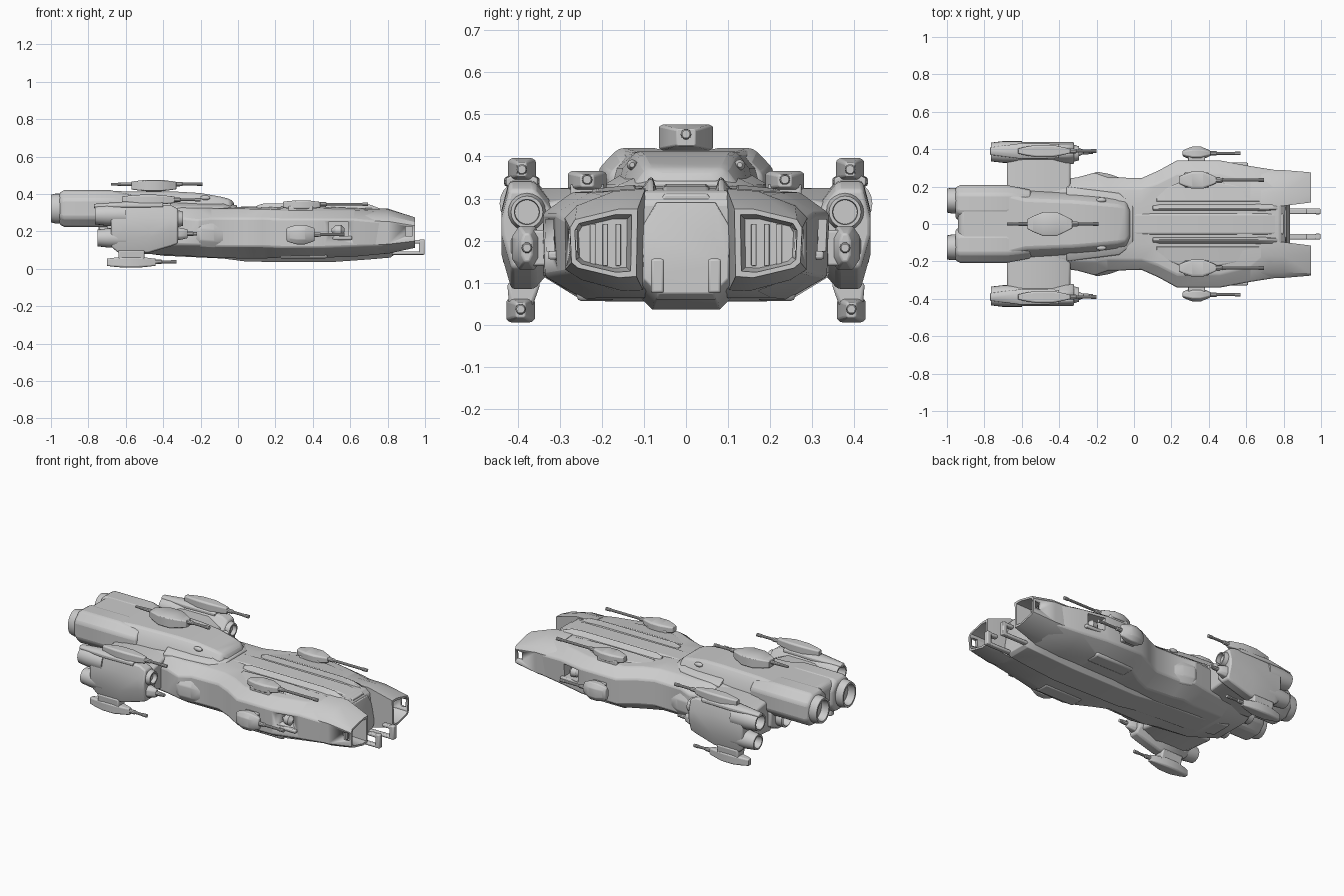
import bpy, bmesh
from math import cos, sin, pi, radians


def finish(name, bm, bevel=0.0, angle=32):
    bmesh.ops.remove_doubles(bm, verts=bm.verts, dist=1e-5)
    bmesh.ops.recalc_face_normals(bm, faces=bm.faces)
    me = bpy.data.meshes.new(name)
    bm.to_mesh(me)
    bm.free()
    for p in me.polygons:
        p.use_smooth = True
    me.set_sharp_from_angle(angle=radians(angle))
    ob = bpy.data.objects.new(name, me)
    bpy.context.collection.objects.link(ob)
    if bevel:
        m = ob.modifiers.new("bevel", "BEVEL")
        m.width, m.segments, m.limit_method = bevel, 2, "ANGLE"
    return ob


def loft(name, sections, bevel=0.0, side=1):
    """Skin a list of (x, [(y, z), ...]) sections and cap both ends."""
    bm = bmesh.new()
    rings = [[bm.verts.new((x, y * side, z)) for y, z in pts] for x, pts in sections]
    n = len(rings[0])
    for a, b in zip(rings, rings[1:]):
        for i in range(n):
            bm.faces.new((a[i], a[(i + 1) % n], b[(i + 1) % n], b[i]))
    bm.faces.new(rings[0])
    bm.faces.new(rings[-1])
    return finish(name, bm, bevel)


def sym(half):
    return half + [(-y, z) for y, z in reversed(half)]


def octa(y, z, a, b, c=0.45):
    return [(y + u * a, z + v * b) for u, v in
            ((1, c), (c, 1), (-c, 1), (-1, c), (-1, -c), (-c, -1), (c, -1), (1, -c))]


def shrink(pts, f):
    cy = sum(p[0] for p in pts) / len(pts)
    cz = sum(p[1] for p in pts) / len(pts)
    return [(cy + (y - cy) * f, cz + (z - cz) * f) for y, z in pts]


def lathe(name, prof, y, z, squash=1.0, n=20, side=1):
    """Turned part along x from (x, radius) pairs."""
    ring = [(cos(2 * pi * i / n), sin(2 * pi * i / n)) for i in range(n)]
    return loft(name, [(x, [(y + r * squash * u, z + r * v) for u, v in ring]) for x, r in prof], side=side)


def box(name, x0, x1, y0, y1, z0, z1, side=1, bevel=0.006):
    pts = [(y0, z0), (y1, z0), (y1, z1), (y0, z1)]
    return loft(name, [(x0, pts), (x1, pts)], bevel, side)


def cut(target, cutter):
    cutter.hide_render = True
    cutter.hide_viewport = True
    m = target.modifiers.new("opening", "BOOLEAN")
    m.operation, m.object, m.solver = "DIFFERENCE", cutter, "EXACT"


def turret(name, x0, x1, y, z, a, b, muzzle, side=1, gun_z=0.0, c=.75):
    L = x1 - x0
    shape = ((0, .4), (.12, .65), (.35, 1), (.65, 1), (.88, .6), (1, .35))
    loft(name, [(x0 + t * L, octa(y, z, a * f, b * (.45 + .55 * f), c)) for t, f in shape], 0.004, side)
    g = z + gun_z
    lathe(name + "_barrel", [(x1 - .05, .014), (x1 + .03, .012), (x1 + .035, .008),
                             (muzzle - .03, .008), (muzzle - .029, .010), (muzzle, .010)], y, g, n=10, side=side)


# Main hull: waist in the middle, broad shoulders forward
hull = loft("main_hull", [(x, sym(h)) for x, h in (
    (-.70, [(.10, .30), (.16, .29), (.19, .25), (.19, .17), (.11, .13)]),
    (-.50, [(.12, .33), (.18, .32), (.22, .27), (.22, .13), (.14, .08)]),
    (-.30, [(.14, .34), (.20, .325), (.25, .27), (.25, .13), (.15, .07)]),
    (-.21, [(.13, .335), (.20, .32), (.275, .26), (.27, .13), (.17, .065)]),
    (-.14, [(.12, .335), (.19, .32), (.25, .27), (.25, .12), (.16, .06)]),
    (.04, [(.11, .33), (.19, .32), (.245, .27), (.245, .12), (.15, .055)]),
    (.13, [(.10, .325), (.22, .32), (.285, .27), (.285, .12), (.19, .055)]),
    (.23, [(.10, .325), (.27, .315), (.34, .265), (.34, .115), (.25, .06)]),
    (.46, [(.10, .325), (.27, .315), (.34, .265), (.335, .115), (.24, .06)]),
    (.62, [(.10, .325), (.23, .315), (.31, .265), (.305, .12), (.20, .065)]),
    (.78, [(.10, .318), (.19, .305), (.285, .25), (.28, .125), (.17, .08)]),
    (.81, [(.10, .29), (.17, .275), (.27, .24), (.265, .13), (.15, .09)]))], 0.008)

# Keel under the hull with a blunt bow
loft("keel", [(x, sym([(w, t), (w + .035, t - .06), (w + .035, b + .035), (w, b)])) for x, w, t, b in (
    (-.62, .06, .20, .10), (-.40, .07, .20, .07), (-.08, .07, .2, .055), (.05, .075, .2, .038),
    (.50, .08, .2, .036), (.70, .075, .30, .05), (.815, .07, .29, .06), (.835, .065, .2, .075))], 0.006)

# Raised spine deck between the rails
loft("spine_deck", [(x, sym([(.05, z), (.07, z - .025)])) for x, z in
                    ((-.05, .33), (.1, .334), (.7, .33), (.80, .31))], 0.004)

# Upper structure with rounded bridge front
loft("upper_structure", [(x, sym([(a, t), (b, t - .04), (b + .02, .30)])) for x, a, b, t in (
    (-.94, .15, .17, .395), (-.92, .16, .185, .418), (-.68, .155, .18, .418), (-.58, .13, .165, .412),
    (-.32, .12, .15, .412), (-.20, .11, .14, .405), (-.09, .10, .13, .385), (-.04, .09, .12, .372),
    (-.02, .06, .09, .352))], 0.012)
loft("bridge_collar", [(-.36, sym([(.15, .36), (.20, .33), (.2, .3)])),
                       (-.08, sym([(.12, .35), (.165, .33), (.165, .3)])),
                       (-.005, sym([(.07, .34), (.11, .325), (.11, .3)]))], 0.006)

# Centre top gun
turret("top_turret", -.57, -.33, 0, .445, .064, .031, -.19, gun_z=.008, c=.85)
lathe("top_turret_tail", [(-.68, .007), (-.55, .012)], 0, .452, n=10)

for s, tag in ((1, "left"), (-1, "right")):
    # Bow prong, hollow at the tip
    tip = [(.115, .275), (.16, .275), (.264, .25), (.276, .23), (.272, .148), (.257, .135), (.16, .112), (.118, .115)]
    root = [(.095, .325), (.17, .32), (.26, .285), (.29, .255), (.288, .13), (.25, .105), (.15, .078), (.10, .08)]
    prong = loft("bow_prong_" + tag, [(.68, root), (.80, shrink(root, .98)), (.945, tip), (.945, shrink(tip, .84)),
                                      (.85, shrink(tip, .72))], 0, s)
    cut(prong, box("prong_slot_cutter_" + tag, .895, .932, .22, .32, .175, .225, s, 0))
    for k in range(3):
        box(f"bay_rib_{k}_{tag}", .84, .865, .155 + k * .03, .168 + k * .03, .14, .24, s, .002)

    # Side opening with dish inside
    cut(hull, box("window_cutter_" + tag, .485, .59, .25, .42, .175, .25, s, 0))
    lathe("window_dish_" + tag, [(.50, .008), (.52, .026), (.55, .03), (.57, .01)], .285, .205, side=s)
    box("window_sill_" + tag, .46, .61, .29, .328, .155, .175, s)

    # Landing fork at the bow
    box("fork_arm_" + tag, .74, .995, .053, .083, .075, .093, s)
    box("fork_upright_" + tag, .968, .998, .052, .083, .075, .157, s)
    box("fork_hook_" + tag, .92, .99, .053, .083, .135, .155, s)

    # Long dorsal rail
    loft("dorsal_rail_" + tag, [(x, [(.066, .31), (.079, z), (.087, z), (.115, .31)]) for x, z in
                                ((.10, .338), (.14, .35), (.62, .35), (.70, .345), (.77, .318))], .003, s)
    # Shoulder deck and belly plates
    loft("shoulder_plate_" + tag, [(x, [(.12, .30), (.12, z), (w, z - .01), (w + .03, .28)]) for x, w, z in
                                   ((.12, .17, .328), (.25, .22, .333), (.45, .22, .333), (.76, .17, .318))], .004, s)
    box("belly_plate_" + tag, .22, .48, .17, .26, .056, .10, s, .012)

    # Waist bulge and bridge sensor
    loft("waist_bulge_" + tag, [(-.25, octa(.235, .185, .02, .04)), (-.20, octa(.235, .185, .045, .07)),
                                (-.13, octa(.225, .18, .042, .07)), (-.07, octa(.225, .175, .02, .045))], .006, s)
    lathe("deck_sensor_" + tag, [(-.20, .006), (-.185, .013), (-.165, .013), (-.15, .006)], .128, .38, n=12, side=s)

    # Hull guns
    turret("shoulder_turret_" + tag, .24, .44, .235, .342, .046, .024, .695, s, .003)
    box("shoulder_gun_mount_" + tag, .27, .40, .195, .275, .29, .335, s)
    turret("flank_turret_" + tag, .26, .41, .378, .183, .036, .052, .57, s, 0, .5)
    box("flank_gun_mount_" + tag, .29, .38, .32, .37, .14, .225, s)

    # Main rear engines
    loft("engine_cowl_" + tag, [(x, octa(.112, .322, a, b, .5)) for x, a, b in
                                ((-.955, .082, .085), (-.93, .096, .098), (-.68, .096, .098), (-.55, .07, .07))], .012, s)
    lathe("main_nozzle_" + tag, [(-.90, .08), (-.975, .08), (-1.0, .074), (-1.0, .062), (-.92, .052), (-.90, .02)],
          .125, .322, .86, 24, s)
    lathe("lower_nozzle_" + tag, [(-.62, .05), (-.74, .05), (-.745, .04), (-.69, .034)], .10, .195, side=s)

    # Pylon and side nacelle
    loft("pylon_" + tag, [(x, [(.16, .13), (.36, b), (.36, t), (.16, .325)]) for x, b, t in
                          ((-.68, .15, .30), (-.62, .12, .325), (-.44, .12, .325), (-.34, .16, .28))], .01, s)
    loft("nacelle_" + tag, [(x, [(.325, b + .04), (.36, b), (.415, b), (.438, b + .08), (.438, t - .07),
                                 (.42, t), (.36, t), (.32, t - .05)]) for x, b, t in
                            ((-.68, .12, .33), (-.64, .085, .345), (-.48, .085, .345),
                             (-.36, .12, .34), (-.32, .135, .32))], .008, s)
    lathe("nacelle_engine_upper_" + tag, [(-.60, .058), (-.70, .058), (-.765, .05), (-.765, .041), (-.71, .034)],
          .385, .288, side=s)
    lathe("nacelle_engine_lower_" + tag, [(-.60, .052), (-.69, .052), (-.75, .045), (-.75, .036), (-.70, .03)],
          .385, .165, side=s)
    lathe("nacelle_intake_" + tag, [(-.45, .055), (-.34, .05), (-.295, .038), (-.295, .03), (-.37, .026)],
          .378, .268, side=s)
    turret("nacelle_front_turret_" + tag, -.44, -.27, .385, .187, .034, .036, -.22, s, 0, .5)
    turret("nacelle_top_turret_" + tag, -.62, -.34, .39, .369, .033, .027, -.20, s)
    # Lower gun hangs from a tapered mount
    turret("nacelle_bottom_turret_" + tag, -.70, -.44, .393, .035, .034, .029, -.33, s, .002)
    loft("bottom_gun_mount_" + tag, [(x, [(.366, .04), (.42, .04), (.425, .10), (.345, .10)]) for x in (-.64, -.50)],
         .008, s)
    loft("nacelle_fin_" + tag, [(-.77, octa(.39, .335, .02, .012)), (-.60, octa(.39, .34, .042, .02)),
                                (-.40, octa(.39, .34, .038, .018))], .004, s)
